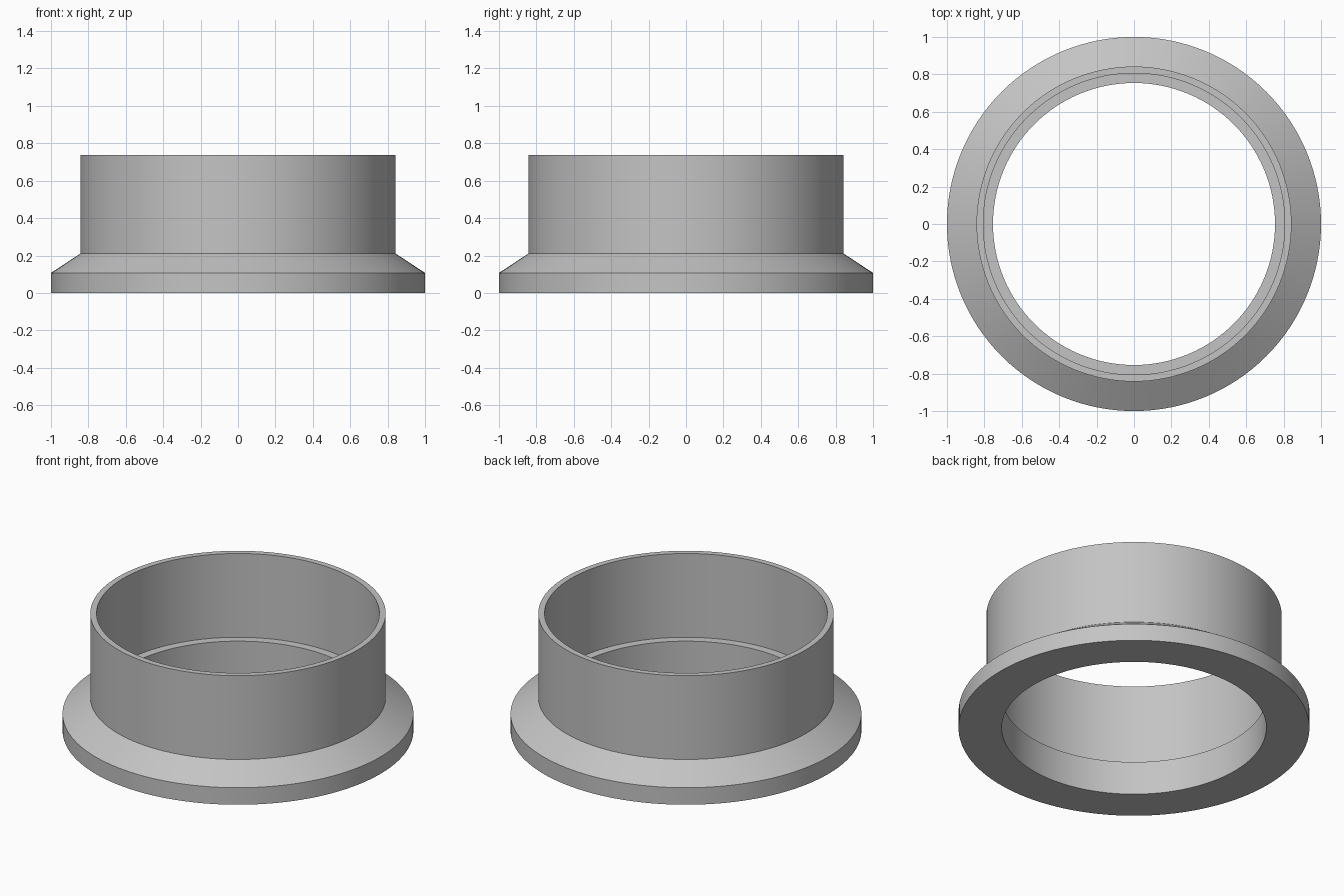
import bpy
import bmesh
import math

cube = bpy.data.objects.get("Cube")
if cube:
    bpy.data.objects.remove(cube, do_unlink=True)

# Plain grey material
grey = bpy.data.materials.new("plain_grey")
grey.use_nodes = True
colour = (0.55, 0.55, 0.55, 1.0)
grey.diffuse_color = colour
grey.node_tree.nodes["Principled BSDF"].inputs["Base Color"].default_value = colour


def lathe(name, profile, segments, material):
    """Spin a closed (radius, height) profile around the z axis."""
    bm = bmesh.new()
    verts = [bm.verts.new((r, 0, z)) for r, z in profile]
    edges = [bm.edges.new((a, b)) for a, b in zip(verts, verts[1:] + verts[:1])]
    bmesh.ops.spin(bm, geom=verts + edges, cent=(0, 0, 0), axis=(0, 0, 1),
                   angle=math.tau, steps=segments, use_duplicate=False)
    bmesh.ops.remove_doubles(bm, verts=bm.verts, dist=0.0001)
    bmesh.ops.recalc_face_normals(bm, faces=bm.faces)
    mesh = bpy.data.meshes.new(name)
    bm.to_mesh(mesh)
    bm.free()
    mesh.materials.append(material)
    obj = bpy.data.objects.new(name, mesh)
    bpy.context.collection.objects.link(obj)
    bpy.ops.object.select_all(action='DESELECT')
    obj.select_set(True)
    bpy.context.view_layer.objects.active = obj
    bpy.ops.object.shade_smooth_by_angle(angle=math.radians(25))
    return obj


# Flanged collar: wide base rim, sloped shoulder, thin wall, inner ledge
collar_profile = [
    (0.754, 0.0), (1.0, 0.0),       # underside
    (1.0, 0.107), (0.842, 0.211),   # rim and shoulder
    (0.842, 0.738), (0.806, 0.738), # wall and top lip
    (0.806, 0.211), (0.754, 0.211), # inner wall and ledge
]
lathe("flanged_collar", collar_profile, 128, grey)
